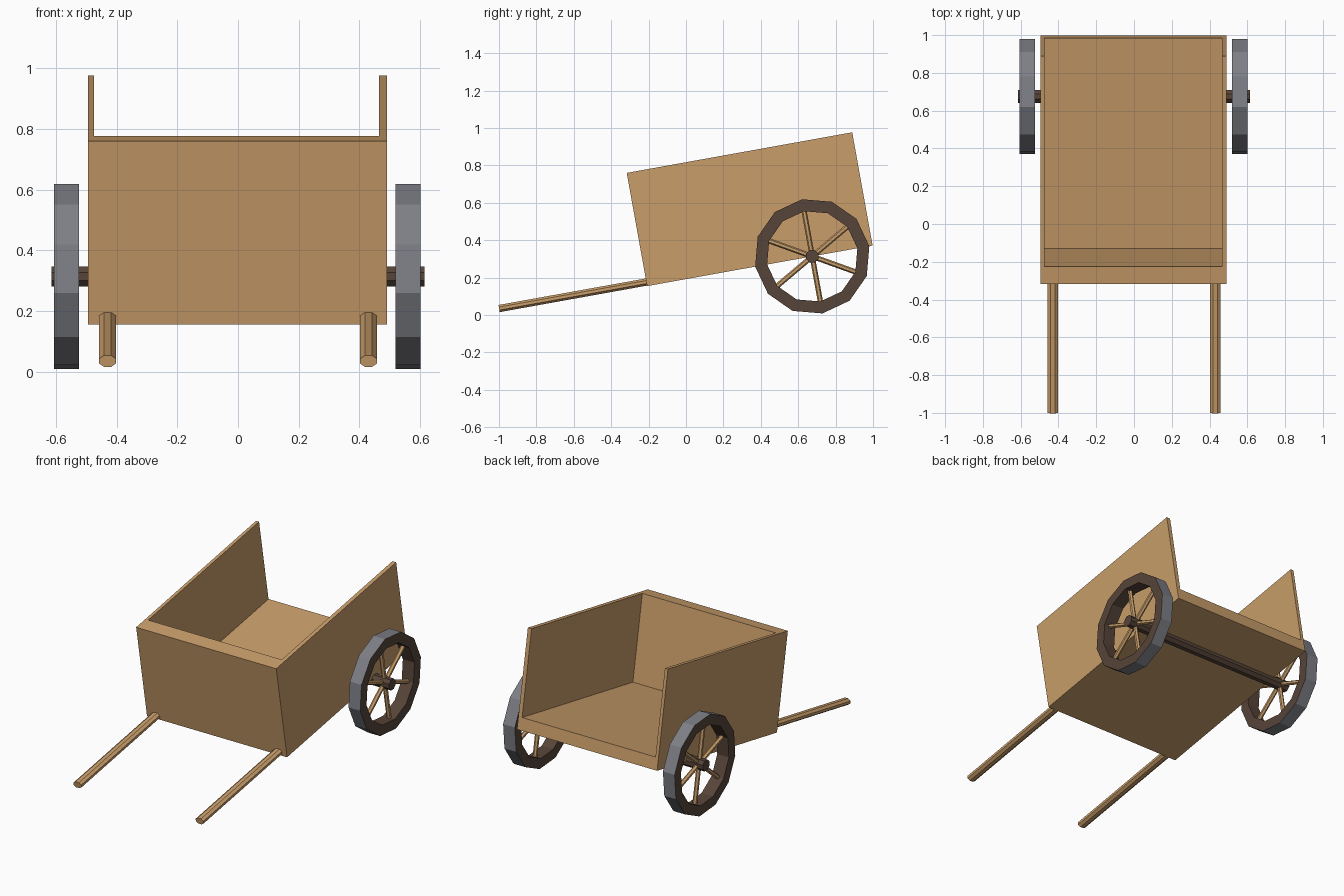
import bpy, bmesh, math
from mathutils import Matrix, Vector

if "Cube" in bpy.data.objects:
    bpy.data.objects.remove(bpy.data.objects["Cube"])

TILT = math.radians(10.2)
# Cart frame: origin at the lower front edge of the box, leaning back
CART = Matrix.Translation((0, -0.208, 0.155)) @ Matrix.Rotation(TILT, 4, 'X')


def material(name, rgb):
    m = bpy.data.materials.new(name)
    m.diffuse_color = (*rgb, 1)
    m.use_nodes = True
    m.node_tree.nodes["Principled BSDF"].inputs["Base Color"].default_value = m.diffuse_color
    return m


WOOD = material("light wood", (0.578, 0.337, 0.144))
DARK = material("dark wood", (0.095, 0.058, 0.041))
IRON = material("grey iron", (0.205, 0.212, 0.237))


def finish(name, bm, mats):
    bmesh.ops.recalc_face_normals(bm, faces=bm.faces)
    me = bpy.data.meshes.new(name)
    bm.to_mesh(me)
    bm.free()
    for m in mats:
        me.materials.append(m)
    ob = bpy.data.objects.new(name, me)
    bpy.context.collection.objects.link(ob)
    return ob


def box(name, lo, hi, matrix, mat):
    lo, hi = Vector(lo), Vector(hi)
    bm = bmesh.new()
    m = Matrix.Translation((lo + hi) / 2) @ Matrix.Diagonal((*(hi - lo), 1))
    bmesh.ops.create_cube(bm, size=1, matrix=matrix @ m)
    return finish(name, bm, [mat])


def rod(bm, a, b, rx, ry, sides):
    """Straight rod from a to b with an elliptical section."""
    a, b = Vector(a), Vector(b)
    d = b - a
    rot = d.to_track_quat('Z', 'X').to_matrix().to_4x4()
    m = Matrix.Translation((a + b) / 2) @ rot @ Matrix.Diagonal((rx, ry, d.length, 1))
    m = m @ Matrix.Rotation(math.pi / sides, 4, 'Z')
    bmesh.ops.create_cone(bm, cap_ends=True, segments=sides, radius1=1, radius2=1,
                          depth=1, matrix=m)


# Box with front wall, two side walls and floor, open at the top and back
body = box("cart_box", (-0.495, 0, 0), (0.491, 1.225, 0.615), CART, WOOD)
cutter = box("box_cutter", (-0.474, 0.093, 0.078), (0.465, 1.5, 1.0), CART, WOOD)
cutter.hide_render = True
mod = body.modifiers.new("hollow", 'BOOLEAN')
mod.operation = 'DIFFERENCE'
mod.solver = 'EXACT'
mod.object = cutter
bpy.context.view_layer.objects.active = body
bpy.ops.object.modifier_apply(modifier=mod.name)
bpy.data.objects.remove(cutter)

# Two pulling shafts
for side, x in (("left", -0.43), ("right", 0.43)):
    bm = bmesh.new()
    bmesh.ops.create_cone(
        bm, cap_ends=True, segments=8, radius1=1, radius2=1, depth=1,
        matrix=CART @ Matrix.Translation((x, -0.39, 0.022))
        @ Matrix.Rotation(math.pi / 2, 4, 'X')
        @ Matrix.Diagonal((0.03, 0.021, 0.82, 1)) @ Matrix.Rotation(math.pi / 8, 4, 'Z'))
    finish(side + "_shaft", bm, [WOOD])

# Axle
HUB_Y, HUB_Z = 0.675, 0.314
bm = bmesh.new()
rod(bm, (-0.614, HUB_Y, HUB_Z), (0.614, HUB_Y, HUB_Z), 0.036, 0.036, 8)
finish("axle", bm, [DARK])

# Wheels: twelve-sided rim with iron tread, six spokes
R_OUT, R_IN, HALF = 0.31, 0.245, 0.041
for side, x in (("left", -0.565), ("right", 0.56)):
    def at(r, ang, dx=0):
        return (x + dx, HUB_Y + r * math.cos(ang), HUB_Z + r * math.sin(ang))

    bm = bmesh.new()
    rings = []
    for i in range(12):
        a = TILT + i * math.tau / 12
        rings.append([bm.verts.new(at(r, a, dx)) for r, dx in
                      ((R_OUT, -HALF), (R_OUT, HALF), (R_IN, HALF), (R_IN, -HALF))])
    for i in range(12):
        p, q = rings[i], rings[(i + 1) % 12]
        for j in range(4):
            k = (j + 1) % 4
            f = bm.faces.new((p[j], p[k], q[k], q[j]))
            f.material_index = 1 if j == 0 else 0
    finish(side + "_wheel_rim", bm, [DARK, IRON])

    bm = bmesh.new()
    for i in range(6):
        a = TILT + math.pi / 2 + i * math.tau / 6
        rod(bm, at(0.02, a), at(0.25, a), 0.014, 0.014, 6)
    finish(side + "_wheel_spokes", bm, [WOOD])
